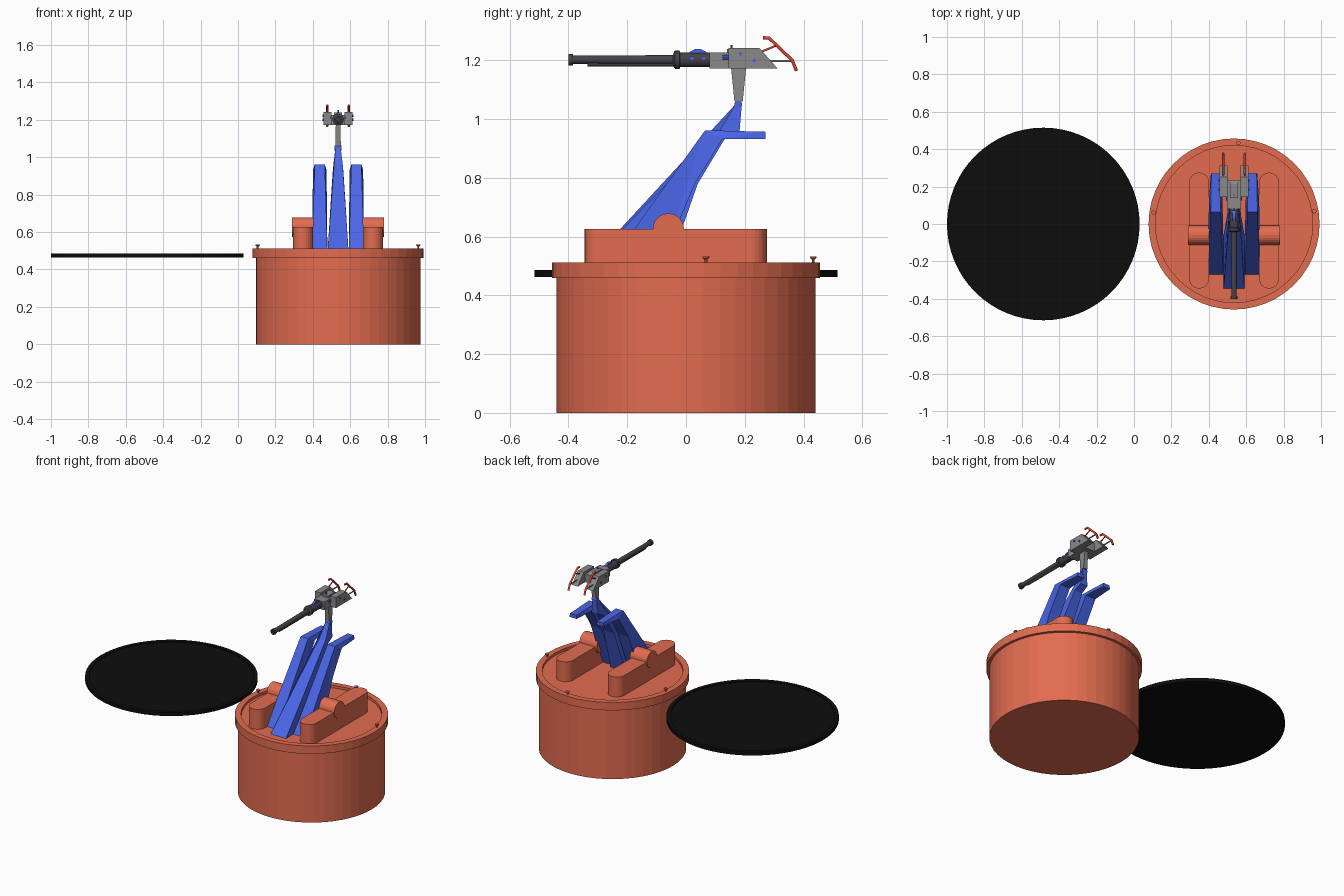
import bpy, bmesh, math
from mathutils import Vector, Matrix

old = bpy.data.objects.get("Cube")
if old:
    bpy.data.objects.remove(old, do_unlink=True)


def material(name, r, g, b):
    m = bpy.data.materials.new(name)
    m.use_nodes = True
    m.diffuse_color = (r, g, b, 1)
    m.node_tree.nodes["Principled BSDF"].inputs["Base Color"].default_value = (r, g, b, 1)
    return m


CORAL = material("coral", 0.76, 0.15, 0.08)
BLUE = material("blue", 0.07, 0.135, 0.82)
BLACK = material("black", 0.004, 0.004, 0.004)
GREY = material("grey metal", 0.25, 0.25, 0.25)
DARK = material("dark metal", 0.06, 0.055, 0.065)
RED = material("red", 0.75, 0.06, 0.04)
CX = 0.535


def finish(name, bm, mat, smooth=False):
    bmesh.ops.recalc_face_normals(bm, faces=bm.faces)
    me = bpy.data.meshes.new(name)
    bm.to_mesh(me)
    bm.free()
    me.materials.append(mat)
    ob = bpy.data.objects.new(name, me)
    bpy.context.collection.objects.link(ob)
    if smooth:
        bpy.ops.object.select_all(action='DESELECT')
        ob.select_set(True)
        bpy.context.view_layer.objects.active = ob
        bpy.ops.object.shade_smooth_by_angle(angle=math.radians(40))
    return ob


def lathe(name, profile, mat, origin, axis=(0, 0, 1), n=16, smooth=False):
    """Turn (radius, height) points around an axis and cap both ends."""
    bm = bmesh.new()
    turn = Vector((0, 0, 1)).rotation_difference(Vector(axis)).to_matrix()
    rings = []
    for r, h in profile:
        rings.append([bm.verts.new(turn @ Vector((r * math.cos(i * math.tau / n),
                      r * math.sin(i * math.tau / n), h)) + Vector(origin)) for i in range(n)])
    for a, b in zip(rings, rings[1:]):
        for i in range(n):
            bm.faces.new((a[i], a[(i + 1) % n], b[(i + 1) % n], b[i]))
    bm.faces.new(rings[0])
    bm.faces.new(rings[-1])
    return finish(name, bm, mat, smooth)


def slab(name, outline, mat, x):
    """Side outline of (y, z, half width) points, made solid across x."""
    bm = bmesh.new()
    sides = [[bm.verts.new((x + s * w, y, z)) for y, z, w in outline] for s in (-1, 1)]
    for side in sides:
        bm.faces.new(side)
    for i in range(len(outline)):
        j = (i + 1) % len(outline)
        bm.faces.new((sides[0][i], sides[0][j], sides[1][j], sides[1][i]))
    bmesh.ops.triangulate(bm, faces=[f for f in bm.faces if len(f.verts) > 4])
    return finish(name, bm, mat)


def flat(points, w):
    return [(y, z, w) for y, z in points]


def rod(name, points, radius, mat):
    cu = bpy.data.curves.new(name, 'CURVE')
    cu.dimensions = '3D'
    cu.bevel_depth = radius
    cu.bevel_resolution = 1
    cu.use_fill_caps = True
    sp = cu.splines.new('POLY')
    sp.points.add(len(points) - 1)
    for p, co in zip(sp.points, points):
        p.co = (*co, 1)
    cu.materials.append(mat)
    ob = bpy.data.objects.new(name, cu)
    bpy.context.collection.objects.link(ob)


# Drum base with overhanging rim and sunken floor
lathe("drum_base", [(0.44, 0), (0.44, 0.46), (0.457, 0.46), (0.457, 0.512),
                    (0.42, 0.512), (0.42, 0.495)], CORAL, (CX, 0, 0), n=48)

# Loose round lid beside the drum
lathe("round_lid", [(0.515, 0.463), (0.515, 0.486), (0.49, 0.486), (0.49, 0.481)],
      BLACK, (-0.485, 0, 0), n=64)

# Rim bolts
for k, deg in enumerate((9, 87, 172)):
    a = math.radians(deg)
    lathe(f"rim_bolt_{k + 1}", [(0.005, 0.505), (0.005, 0.522), (0.012, 0.528), (0.012, 0.533)],
          CORAL, (CX + 0.434 * math.cos(a), 0.434 * math.sin(a), 0), n=10)

for side, s in (("left", 1), ("right", -1)):
    # Long rounded support block
    bm = bmesh.new()
    x0, r = CX + s * 0.187, 0.054
    ring = []
    for end, yc in ((1, 0.221), (-1, -0.291)):
        for i in range(13):
            a = math.pi * i / 12
            ring.append((x0 + end * r * math.cos(a), yc + end * r * math.sin(a)))
    base = bm.faces.new([bm.verts.new((x, y, 0.49)) for x, y in ring])
    top = bmesh.ops.extrude_face_region(bm, geom=[base])["geom"]
    bmesh.ops.translate(bm, vec=(0, 0, 0.136), verts=[v for v in top if isinstance(v, bmesh.types.BMVert)])
    finish(side + "_support_block", bm, CORAL)

    # Axle hub
    lathe(side + "_axle_hub", [(0.053, 0), (0.053, 0.125)], CORAL,
          (CX + s * 0.12, -0.06, 0.626), (s, 0, 0), 24)

    # Bent outer arm
    slab(side + "_outer_arm", [(-0.27, 0.495, 0.041), (0.065, 0.962, 0.027), (0.27, 0.957, 0.023),
                               (0.27, 0.933, 0.026), (0.125, 0.933, 0.036), (0.03, 0.78, 0.038),
                               (-0.09, 0.495, 0.041)], BLUE, CX + s * 0.098)

    # Side box of the gun with pins
    bx = CX + s * 0.056
    slab(side + "_gun_box", flat([(0.145, 1.172), (0.145, 1.242), (0.25, 1.242), (0.312, 1.172)],
                                 0.021), GREY, bx)
    for k, (y, z) in enumerate(((0.185, 1.222), (0.232, 1.2))):
        lathe(f"{side}_box_pin_{k + 1}", [(0.006, 0), (0.006, 0.026)], BLUE, (bx, y, z), (s, 0, 0), 10)
    lathe(side + "_front_pin", [(0.008, 0), (0.008, 0.02)], BLUE,
          (CX + s * 0.035, 0.145, 1.21), (0, -1, 0), 10)

    # Grip handle and its carrier rods
    hx = CX + s * 0.058
    rod(side + "_grip", [(hx, 0.262, 1.277), (hx, 0.283, 1.276), (hx, 0.362, 1.2), (hx, 0.376, 1.164)],
        0.0065, RED)
    rod(side + "_grip_lower_rod", [(hx, 0.25, 1.198), (hx, 0.358, 1.198)], 0.004, GREY)
    rod(side + "_grip_upper_rod", [(hx, 0.235, 1.22), (hx, 0.31, 1.252)], 0.004, RED)

# Tall central arm
slab("centre_arm", [(-0.345, 0.495, 0.056), (0.115, 0.962, 0.025), (0.168, 1.05, 0.014),
                    (0.19, 1.05, 0.014), (0.182, 0.955, 0.025), (0.13, 0.93, 0.028),
                    (0.04, 0.78, 0.038), (-0.06, 0.495, 0.056)], BLUE, CX)

# Pivot and gun post
lathe("pivot_pin", [(0.013, -0.019), (0.013, 0.019)], BLUE, (CX, 0.178, 1.05), (1, 0, 0), 14)
slab("gun_post", [(0.165, 1.06, 0.015), (0.153, 1.18, 0.012), (0.205, 1.18, 0.012),
                  (0.193, 1.06, 0.015)], GREY, CX)

# Gun body
slab("gun_body", flat([(0.08, 1.172), (0.08, 1.226), (0.235, 1.226), (0.235, 1.172)], 0.037), GREY, CX)
slab("body_cover", flat([(0.14, 1.226), (0.14, 1.238), (0.215, 1.238), (0.235, 1.226)], 0.022), GREY, CX)

# Barrel with sleeve, collar and muzzle ring
lathe("barrel", [(0.025, -0.085), (0.025, 0.02), (0.031, 0.022), (0.031, 0.038), (0.024, 0.042),
                 (0.016, 0.044), (0.014, 0.384), (0.019, 0.385), (0.019, 0.4), (0.011, 0.4),
                 (0.011, 0.385)], DARK, (CX, 0, 1.202), (0, -1, 0), 20, True)
lathe("lower_tube", [(0.009, 0.03), (0.009, 0.336)], DARK, (CX, 0, 1.188), (0, -1, 0), 12, True)

# Blue sight fittings on the sleeve
slab("sight_mount", flat([(0.005, 1.215), (0.012, 1.228), (0.03, 1.238), (0.05, 1.238),
                          (0.07, 1.228), (0.08, 1.215)], 0.008), BLUE, CX)
for k, y in enumerate((0.02, 0.06)):
    lathe(f"sleeve_pin_{k + 1}", [(0.007, -0.028), (0.007, 0.028)], BLUE, (CX, y, 1.208), (1, 0, 0), 10)
lathe("rear_sight", [(0.004, 0), (0.004, 0.022)], BLUE, (CX, 0.155, 1.23), n=8)
